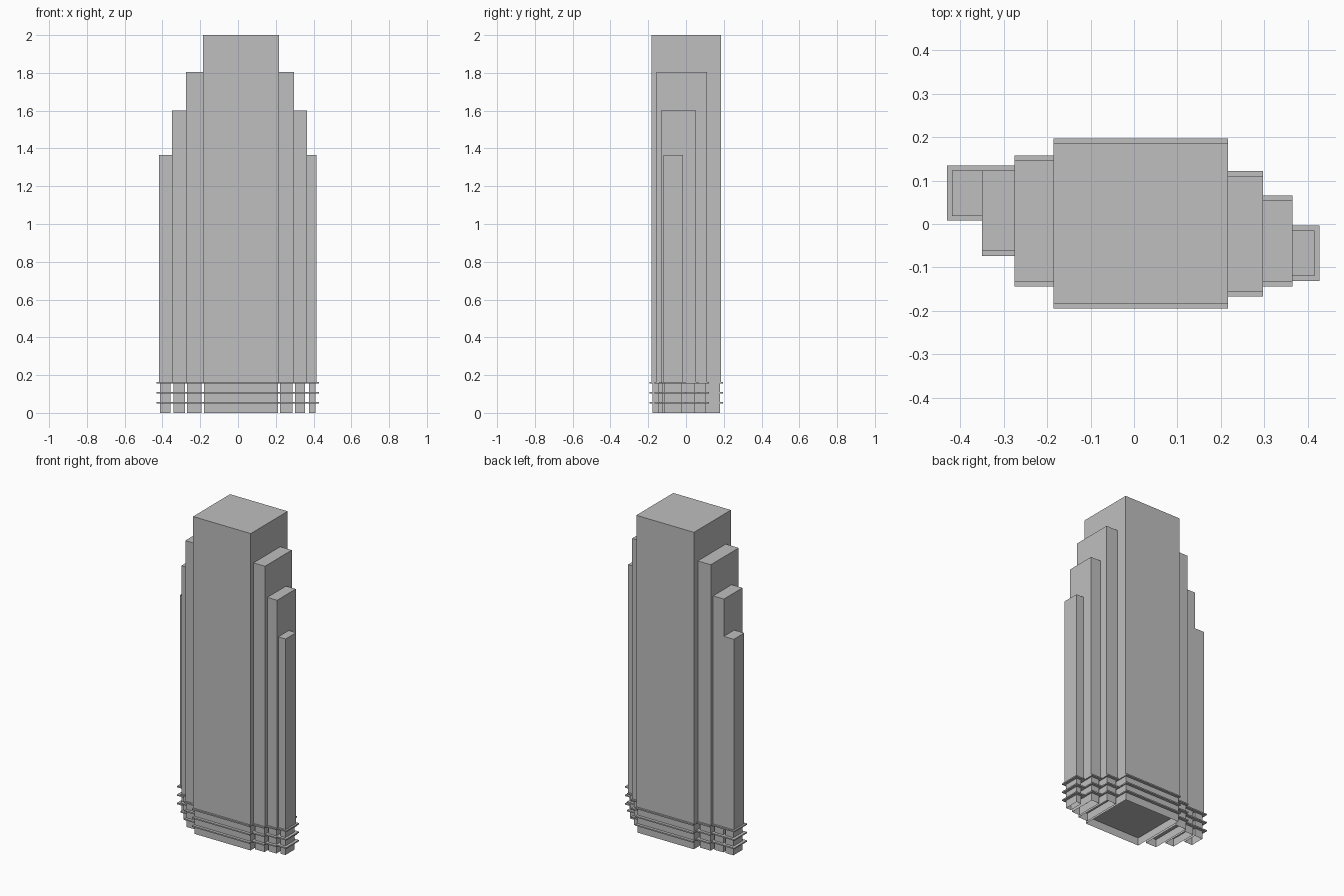
import bpy
import bmesh

if "Cube" in bpy.data.objects:
    bpy.data.objects.remove(bpy.data.objects["Cube"], do_unlink=True)

grey = bpy.data.materials.new("concrete_grey")
grey.use_nodes = True
colour = (0.52, 0.52, 0.52, 1)
grey.diffuse_color = colour
grey.node_tree.nodes["Principled BSDF"].inputs["Base Color"].default_value = colour


def box(name, x, y, z, open_ended=False):
    """Box from (low, high) ranges; open_ended leaves only the four walls."""
    bm = bmesh.new()
    bmesh.ops.create_cube(bm, size=1)
    for v in bm.verts:
        v.co = [r[0] if c < 0 else r[1] for c, r in zip(v.co, (x, y, z))]
    if open_ended:
        caps = [f for f in bm.faces if abs(f.normal.z) > 0.9]
        bmesh.ops.delete(bm, geom=caps, context="FACES_ONLY")
    mesh = bpy.data.meshes.new(name)
    bm.to_mesh(mesh)
    bm.free()
    mesh.materials.append(grey)
    obj = bpy.data.objects.new(name, mesh)
    bpy.context.collection.objects.link(obj)
    return obj


def grow(r, d):
    return (r[0] - d, r[1] + d)


# Tower sections: name, x range, y range, roof height, x range of the base
sections = [
    ("core", (-0.185, 0.217), (-0.183, 0.185), 2.0, (-0.18, 0.211)),
    ("east_inner", (0.217, 0.297), (-0.155, 0.111), 1.805, (0.223, 0.289)),
    ("east_middle", (0.297, 0.365), (-0.132, 0.054), 1.6, (0.301, 0.356)),
    ("east_outer", (0.365, 0.416), (-0.12, -0.015), 1.365, (0.376, 0.41)),
    ("west_inner", (-0.275, -0.185), (-0.132, 0.146), 1.805, (-0.27, -0.194)),
    ("west_middle", (-0.35, -0.275), (-0.062, 0.123), 1.6, (-0.342, -0.281)),
    ("west_outer", (-0.419, -0.35), (0.019, 0.123), 1.365, (-0.412, -0.357)),
]

LEDGE, THICK, PODIUM = 0.0115, 0.008, 0.16

for name, x, y, top, base_x in sections:
    # Main shaft and its hollow, slightly recessed base
    box(name + "_shaft", x, y, (PODIUM, top))
    box(name + "_base", base_x, grow(y, -0.006), (0, PODIUM), open_ended=True)

    # Thin projecting ledges; only the outermost wings overhang sideways
    ledge_x = x
    if name == "east_outer":
        ledge_x = (x[0], x[1] + LEDGE)
    elif name == "west_outer":
        ledge_x = (x[0] - LEDGE, x[1])
    for i in range(1, 4):
        z = PODIUM * i / 3
        box(f"{name}_ledge_{i}", ledge_x, grow(y, LEDGE), (z - THICK / 2, z + THICK / 2))
